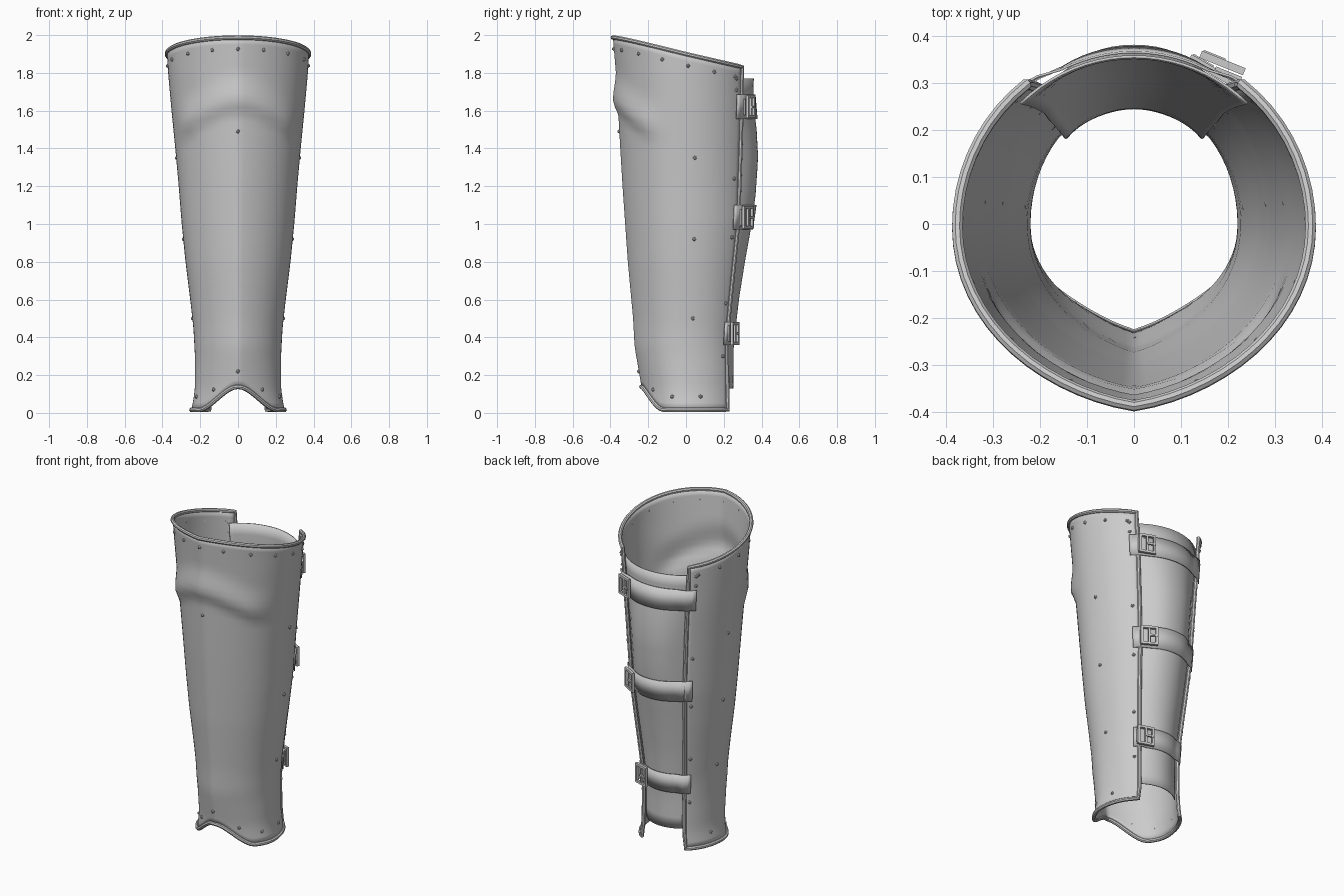
import bpy, bmesh, math
from mathutils import Vector, Matrix

if "Cube" in bpy.data.objects:
    bpy.data.objects.remove(bpy.data.objects["Cube"])

steel = bpy.data.materials.new("steel grey")
steel.diffuse_color = (0.6, 0.6, 0.6, 1)
steel.use_nodes = True
steel.node_tree.nodes["Principled BSDF"].inputs["Base Color"].default_value = steel.diffuse_color

# Profiles by height: half width, front ridge, back radius, calf depth
WIDTH = [(0, .25), (.06, .238), (.12, .229), (.3, .228), (.45, .236), (.6, .253), (.8, .278),
         (1, .298), (1.2, .314), (1.4, .332), (1.6, .352), (1.8, .37), (1.9, .376), (2, .384)]
FRONT = [(0, .225), (.14, .236), (.35, .272), (.5, .28), (.8, .308), (1, .322), (1.2, .336),
         (1.4, .348), (1.58, .358), (1.8, .371), (2, .388)]
BACK = [(0, .28), (.2, .276), (.4, .274), (.6, .298), (.8, .324), (1, .35), (1.5, .37), (1.85, .378)]
CALF = [(.1, .25), (.35, .252), (.6, .28), (.8, .312), (1, .348), (1.15, .368), (1.35, .382),
        (1.5, .374), (1.65, .355), (1.8, .36)]
EDGE = math.radians(142)


def table(points, z):
    if z <= points[0][0]:
        return points[0][1]
    for (z0, v0), (z1, v1) in zip(points, points[1:]):
        if z <= z1:
            return v0 + (v1 - v0) * (z - z0) / (z1 - z0)
    return points[-1][1]


def smooth(t):
    t = max(0, min(1, t))
    return t * t * (3 - 2 * t)


def plate(p, z):
    """Point on the shin plate; p is the angle from the front ridge."""
    a, c = table(WIDTH, z), math.cos(p)
    if c > 0:
        keel = .03 * (1 - abs(math.sin(p))) ** 2
        depth = table(FRONT, z) - .03 + keel
    else:
        depth = table(FRONT, z) - .03 if c > -.001 else table(BACK, z)
        depth = table(BACK, z)
    # knee fold that arches over the front and fades towards the sides
    line = 1.62 - .14 * smooth(abs(p) / 1.15)
    h = z - line
    fold = .024 * smooth((h + .05) / .08) * (1 - smooth((h - .03) / .16)) * (1 - smooth((abs(p) - .7) / .6))
    return Vector(((a + fold) * math.sin(p), -(depth + fold) * c, z))


def calf(p, z):
    """Point on the calf plate behind the opening."""
    c = -math.cos(p)
    b = table(BACK, z) - .018
    bulge = smooth((c - .75) / .25) * (table(CALF, z) - b)
    return Vector(((table(WIDTH, z) - .016) * math.sin(p), b * c + bulge, z))


def strap(p, z, off=.012):
    """Strap path: over the plate edge, then down onto the calf plate."""
    q = min(p, 2 * math.pi - p)
    t = smooth((q - EDGE) / .22)
    v = plate(p, z).lerp(calf(p, z), t)
    return v + Vector((math.sin(p), -math.cos(p), 0)) * off


def top_z(p):
    return 1.9 + .087 * math.cos(p)


def bottom_z(p):
    return .016 + .122 * (1 - smooth(abs(p) / .95)) ** 1.0


def finish(name, mesh):
    ob = bpy.data.objects.new(name, mesh)
    bpy.context.collection.objects.link(ob)
    mesh.materials.clear()
    mesh.materials.append(steel)
    bpy.ops.object.select_all(action='DESELECT')
    ob.select_set(True)
    bpy.context.view_layer.objects.active = ob
    bpy.ops.object.shade_smooth_by_angle(angle=math.radians(40))
    return ob


def sheet(name, fn, p0, p1, lo, hi, cols, rows, thick):
    bm = bmesh.new()
    grid = []
    for i in range(cols + 1):
        p = p0 + (p1 - p0) * i / cols
        a, b = lo(p), hi(p)
        grid.append([bm.verts.new(fn(p, a + (b - a) * j / rows)) for j in range(rows + 1)])
    for i in range(cols):
        for j in range(rows):
            bm.faces.new((grid[i][j], grid[i + 1][j], grid[i + 1][j + 1], grid[i][j + 1]))
    me = bpy.data.meshes.new(name)
    bm.to_mesh(me)
    bm.free()
    ob = finish(name, me)
    mod = ob.modifiers.new("thickness", 'SOLIDIFY')
    mod.thickness, mod.offset = thick, -1
    return ob


# Shin plate and calf plate
sheet("shin_plate", plate, -EDGE, EDGE, bottom_z, top_z, 56, 50, .008)
sheet("calf_plate", calf, EDGE - .1, 2 * math.pi - EDGE + .1,
      lambda p: .13, lambda p: 1.77, 20, 24, .006)

# Rolled rim all around the shin plate
N = 48
angles = [-EDGE + 2 * EDGE * i / N for i in range(N + 1)]
path = [plate(p, top_z(p)) for p in angles]
path += [plate(EDGE, top_z(EDGE) + (bottom_z(EDGE) - top_z(EDGE)) * i / 24) for i in range(1, 24)]
path += [plate(p, bottom_z(p)) for p in reversed(angles)]
path += [plate(-EDGE, bottom_z(EDGE) + (top_z(EDGE) - bottom_z(EDGE)) * i / 24) for i in range(1, 24)]
cu = bpy.data.curves.new("rim_path", 'CURVE')
cu.dimensions, cu.bevel_depth, cu.bevel_resolution = '3D', .012, 2
sp = cu.splines.new('POLY')
sp.points.add(len(path) - 1)
for pt, v in zip(sp.points, path):
    pt.co = (*v, 1)
sp.use_cyclic_u = True
tmp = bpy.data.objects.new("rim_path", cu)
bpy.context.collection.objects.link(tmp)
rim_mesh = bpy.data.meshes.new_from_object(tmp.evaluated_get(bpy.context.evaluated_depsgraph_get()))
bpy.data.objects.remove(tmp)
finish("rolled_rim", rim_mesh)

# Straps and buckles
for k, (z, h) in enumerate([(1.62, .13), (1.035, .13), (.42, .12)]):
    sheet(f"strap_{k + 1}", strap, EDGE - .13, 2 * math.pi - EDGE + .13,
          lambda p: z - h / 2, lambda p: z + h / 2, 24, 1, .005)
    p = math.radians(150)
    c = strap(p, z, .034)
    u = (strap(p + .12, z) - strap(p - .12, z)).normalized()
    w = Vector((0, 0, 1))
    n = u.cross(w)
    if n.dot(c) < 0:
        n = -n
    frame = Matrix((u, w, n)).transposed().to_4x4()
    frame.translation = c
    bm = bmesh.new()
    # frame sides, top and bottom, centre bar, prong, strap keeper
    for x, y, d, sx, sy, sz in [(-.043, 0, 0, .014, .12, .016), (.043, 0, 0, .014, .12, .016),
                                (0, .053, 0, .1, .014, .016), (0, -.053, 0, .1, .014, .016),
                                (0, 0, 0, .012, .1, .014), (.022, 0, .006, .05, .012, .01),
                                (-.02, 0, -.016, .06, .085, .008)]:
        m = frame @ Matrix.Translation((x, y, d)) @ Matrix.Diagonal((sx, sy, sz, 1))
        bmesh.ops.create_cube(bm, size=1, matrix=m)
    bmesh.ops.recalc_face_normals(bm, faces=bm.faces)
    me = bpy.data.meshes.new("buckle")
    bm.to_mesh(me)
    bm.free()
    finish(f"buckle_{k + 1}", me)

# Rivets: rows under the top rim, down the sides, along back edges and the bottom
spots = [(0, 1.49), (0, .22)]
for s in (-1, 1):
    spots += [(s * a, top_z(a) - .06) for a in (.37, .78, 1.2, 1.6, 1.98, 2.33)]
    spots += [(s * 1.7, z) for z in (1.35, .92, .5)]
    spots += [(s * 2.36, z) for z in (1.77, 1.71, 1.24, .93, .58, .3)]
    spots += [(s * a, bottom_z(a) + .07) for a in (.6, 1.2, 1.85)]
spots.append((0, top_z(0) - .06))
bm = bmesh.new()
for p, z in spots:
    bmesh.ops.create_icosphere(bm, subdivisions=1, radius=.011, matrix=Matrix.Translation(plate(p, z)))
me = bpy.data.meshes.new("rivets")
bm.to_mesh(me)
bm.free()
finish("rivets", me)
